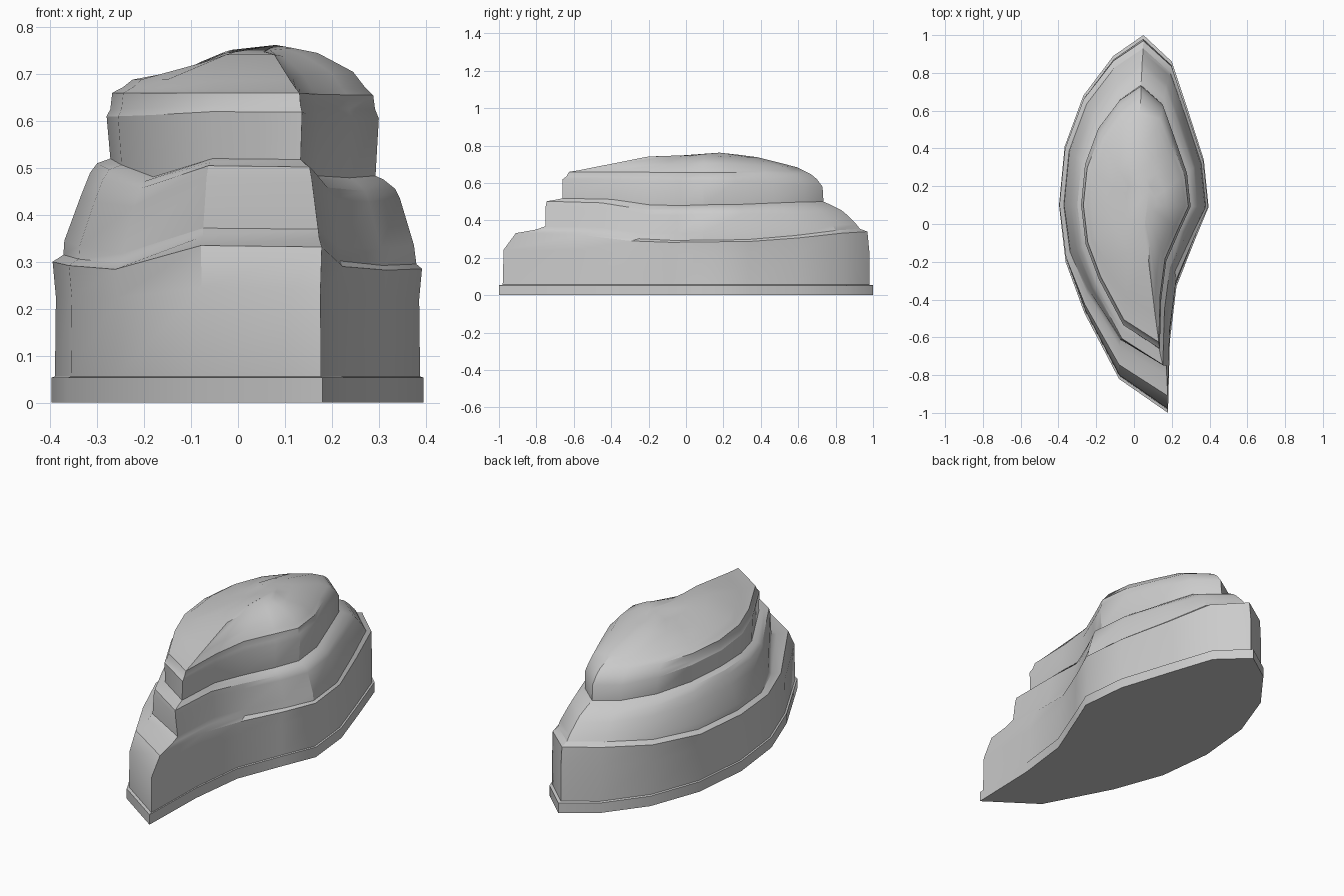
import bpy, bmesh, math

# Footprint of the rock, counter-clockwise from the front tip
outline = [(.18, -1), (.19, -.62), (.225, -.33), (.32, -.09), (.395, .09), (.37, .34),
           (.28, .62), (.2, .86), (.05, 1), (-.11, .89), (-.27, .68), (-.37, .41),
           (-.4, .1), (-.365, -.2), (-.265, -.47), (-.08, -.82)]

# Strata: extents left, right, front, back, then heights left, right, front, back
strata = [
    (.397, .395, 1.0, 1.0, 0, 0, 0, 0),
    (.397, .395, 1.0, 1.0, .053, .053, .053, .053),
    (.390, .388, .98, .98, .056, .056, .056, .056),
    (.388, .386, .975, .98, .225, .22, .245, .235),
    (.395, .392, .91, .97, .30, .285, .335, .34),
    (.372, .380, .80, .93, .315, .295, .355, .355),
    (.370, .375, .75, .91, .345, .335, .372, .38),
    (.335, .345, .75, .86, .44, .435, .48, .43),
    (.315, .335, .745, .83, .49, .455, .505, .455),
    (.300, .310, .70, .77, .51, .475, .512, .485),
    (.272, .293, .66, .735, .52, .483, .52, .50),
    (.280, .300, .66, .73, .61, .605, .62, .58),
    (.272, .292, .64, .70, .625, .625, .635, .62),
    (.268, .288, .625, .67, .66, .655, .66, .645),
    (.245, .272, .57, .64, .672, .67, .668, .66),
    (.225, .245, .48, .59, .688, .705, .685, .685),
]
# Low crown on the plateau
crown = [(.12, .17, .20, .38, .708, .745, .742, .738),
         (.04, .12, .02, .27, .742, .755, .747, .752)]


def ring(bm, level):
    left, right, front, back, zl, zr, zf, zb = level
    verts = []
    for i, (x, y) in enumerate(outline):
        dy = y - .1
        px = x * (right / .395 if x > 0 else left / .4)
        py = .1 + dy * ((front + .1) / 1.1 if dy < 0 else (back - .1) / .9)
        nx, ny = x / .4, dy / (1.1 if dy < 0 else .9)
        w = ny * ny / (nx * nx + ny * ny)
        w = w * w * (3 - 2 * w)
        side = zl + (zr - zl) * (x + .4) / .8
        end = zf if dy < 0 else zb
        z = side * (1 - w) + end * w
        # Sagging beds on the front left and in the hollow on the right
        if .2 < z < .53:
            z -= {14: .035, 13: .012, 2: .015, 3: .008}.get(i, 0) * min(1, (z - .2) / .15)
        verts.append(bm.verts.new((px, py, z)))
    return verts


# Layered rock body
bm = bmesh.new()
rings = [ring(bm, level) for level in strata + crown]
n = len(outline)
bm.faces.new(rings[0][::-1])
for a, b in zip(rings, rings[1:]):
    for i in range(n):
        j = (i + 1) % n
        bm.faces.new((a[i], a[j], b[j], b[i]))
peak = bm.verts.new((.08, .18, .762))
for i in range(n):
    bm.faces.new((rings[-1][i], rings[-1][(i + 1) % n], peak))
bmesh.ops.recalc_face_normals(bm, faces=bm.faces)

mesh = bpy.data.meshes.new("layered_rock")
bm.to_mesh(mesh)
bm.free()
rock = bpy.data.objects.new("layered_rock", mesh)
bpy.context.collection.objects.link(rock)
bpy.context.view_layer.objects.active = rock
rock.select_set(True)
bpy.ops.object.shade_smooth_by_angle(angle=math.radians(30))
